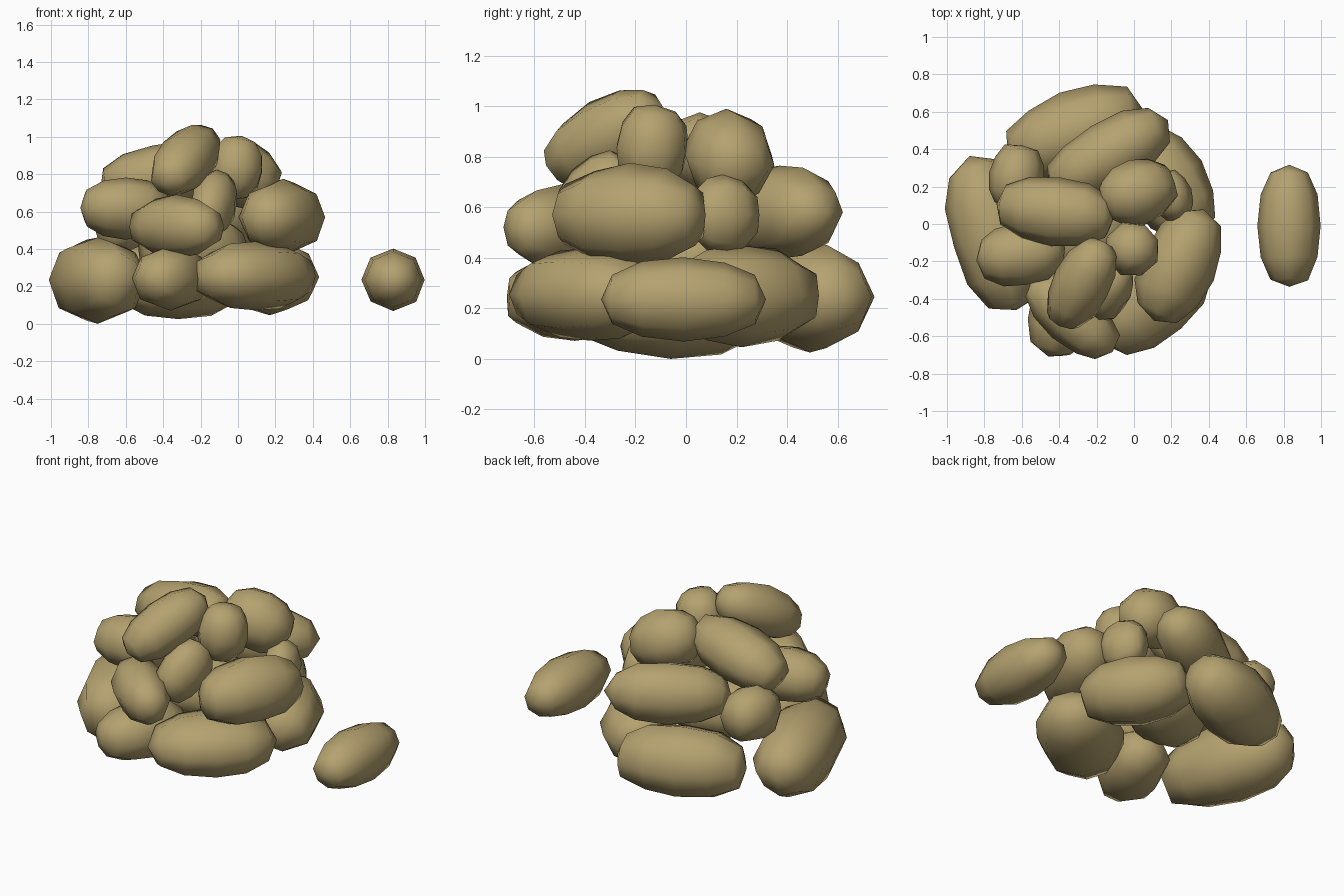
import bpy, bmesh, math, random
from mathutils import Matrix, Vector, Euler

if "Cube" in bpy.data.objects:
    bpy.data.objects.remove(bpy.data.objects["Cube"])

random.seed(4)
mat = bpy.data.materials.new("tan_stone")
mat.diffuse_color = (0.46, 0.36, 0.16, 1)
mat.use_nodes = True
mat.node_tree.nodes["Principled BSDF"].inputs["Base Color"].default_value = mat.diffuse_color


def stone(name, centre, half, yaw=0, tilt=0, jitter=0.04):
    """Faceted blunt lozenge: long axis on x, turned by yaw, nose raised by tilt."""
    bm = bmesh.new()
    bmesh.ops.create_uvsphere(bm, u_segments=8, v_segments=6, radius=1)
    for v in bm.verts:
        x, y, z = v.co
        r = math.hypot(x, y)
        k = (r ** 0.75) / r if r > 0.01 else 0       # blunter ends
        p = Vector((z, x * k, y * k))
        for i in range(3):
            p[i] *= 1 + random.uniform(-jitter, jitter)
        v.co = Vector((p.x * half[0], p.y * half[1], p.z * half[2]))
    rot = Euler((0, -math.radians(tilt), math.radians(yaw))).to_matrix().to_4x4()
    bmesh.ops.transform(bm, matrix=Matrix.Translation(centre) @ rot, verts=bm.verts)
    for v in bm.verts:
        v.co.z = max(v.co.z, 0)
    bmesh.ops.recalc_face_normals(bm, faces=bm.faces)
    for f in bm.faces:
        f.smooth = True
    me = bpy.data.meshes.new(name)
    bm.to_mesh(me)
    bm.free()
    me.materials.append(mat)
    bpy.context.collection.objects.link(bpy.data.objects.new(name, me))


# Lone stone beside the pile
stone("loose_stone", (0.83, -0.01, 0.235), (0.33, 0.17, 0.165), 90, 0, 0.02)

# Bottom ring
stone("base_front_right", (0.09, -0.38, 0.255), (0.36, 0.25, 0.19), 42)
stone("base_front", (-0.36, -0.44, 0.245), (0.28, 0.19, 0.175), 70)
stone("base_left", (-0.75, -0.06, 0.235), (0.43, 0.23, 0.235), 107)
stone("base_back", (-0.32, 0.49, 0.245), (0.39, 0.22, 0.22), 20)
stone("base_right", (0.17, 0.22, 0.25), (0.33, 0.22, 0.20), 122)
stone("core", (-0.24, -0.01, 0.40), (0.30, 0.25, 0.20), 30)

# Middle ring
stone("middle_right", (0.24, -0.22, 0.57), (0.32, 0.20, 0.20), 66)
stone("middle_back", (-0.14, 0.37, 0.58), (0.36, 0.18, 0.19), 30)
stone("middle_right_small", (0.20, 0.15, 0.57), (0.14, 0.11, 0.16), 110)
stone("middle_left", (-0.60, -0.16, 0.62), (0.24, 0.17, 0.165), 8)
stone("middle_back_left", (-0.63, 0.25, 0.54), (0.18, 0.15, 0.17), 80)
stone("middle_front", (-0.33, -0.49, 0.52), (0.295, 0.155, 0.165), -42)
stone("middle_front_small", (-0.13, -0.35, 0.64), (0.19, 0.12, 0.155), 70, 45)

# Top stones
stone("top_front", (-0.28, -0.32, 0.875), (0.28, 0.155, 0.155), 62, 27, 0.03)
stone("top_small", (-0.01, -0.135, 0.835), (0.17, 0.15, 0.15), 20, 80)
stone("top_right", (0.02, 0.17, 0.80), (0.21, 0.175, 0.185), 15, -20)
stone("top_left", (-0.42, 0.07, 0.79), (0.33, 0.185, 0.17), -7, 12, 0.03)
